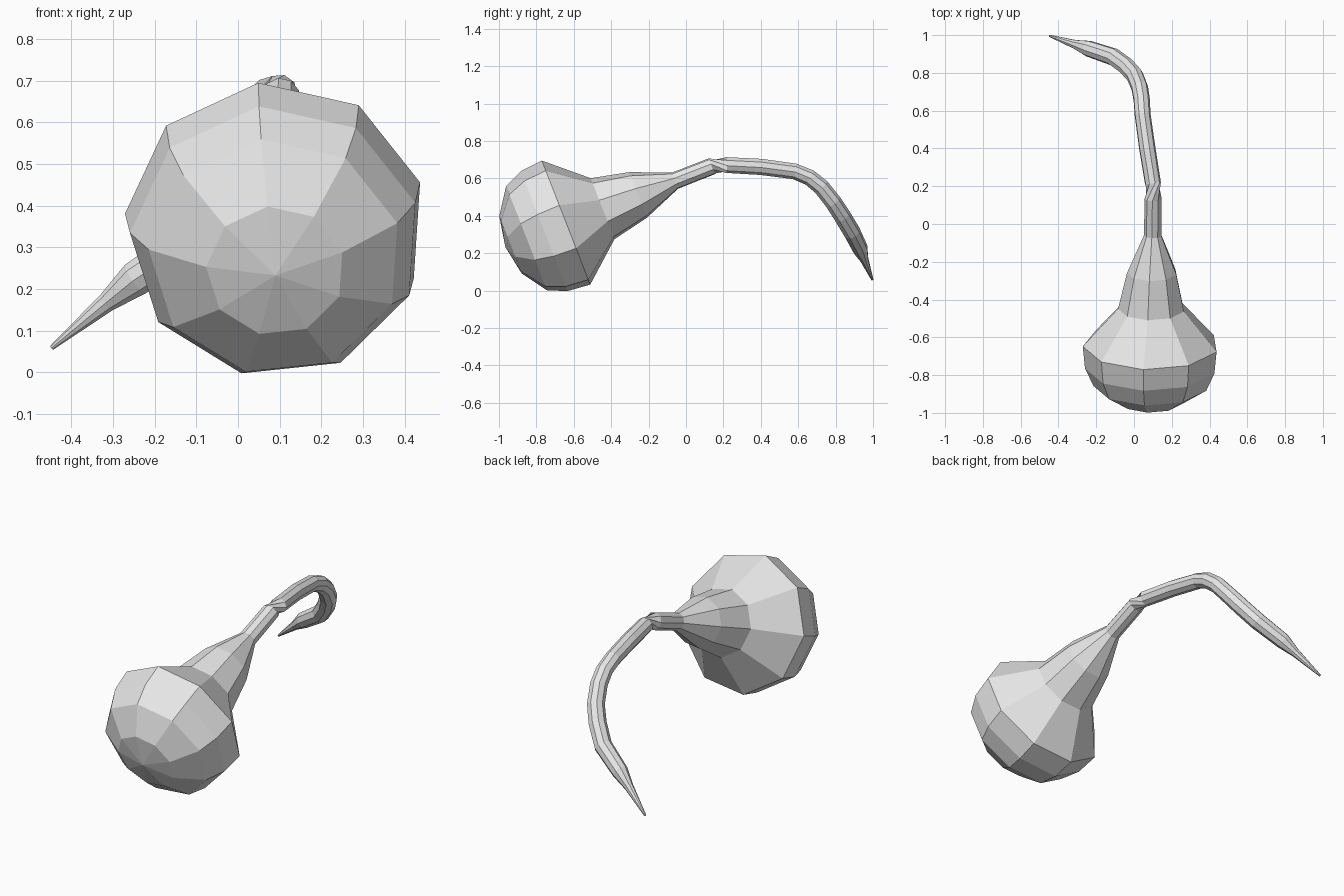
import bpy
import bmesh
from math import radians, sin, cos
from mathutils import Vector

cube = bpy.data.objects.get("Cube")
if cube:
    bpy.data.objects.remove(cube, do_unlink=True)

SIDES = 9
START = -6.5
AXIS = Vector((0, 0.931, 0.364)).normalized()
UP = Vector((0, -0.364, 0.931)).normalized()

grey = bpy.data.materials.new("light_grey")
grey.use_nodes = True
grey.diffuse_color = (0.8, 0.8, 0.8, 1)
grey.node_tree.nodes["Principled BSDF"].inputs["Base Color"].default_value = (0.8, 0.8, 0.8, 1)


def skin(name, centres, radii, tangents, twists):
    """Bridge a faceted skin through rings, carrying the up direction along."""
    bm = bmesh.new()
    up = UP.copy()
    rings = []
    for c, r, t, twist in zip(centres, radii, tangents, twists):
        up = (up - t * up.dot(t)).normalized()
        side = t.cross(up)
        ring = []
        for k in range(SIDES):
            a = radians(START + twist + k * 360 / SIDES)
            ring.append(bm.verts.new(c + r * (side * sin(a) + up * cos(a))))
        rings.append(ring)
    for low, high in zip(rings, rings[1:]):
        for k in range(SIDES):
            n = (k + 1) % SIDES
            bm.faces.new((low[k], low[n], high[n], high[k]))
    if radii[-1] < 0.01:
        bm.faces.new(rings[-1])
    # Close the pole where a ring has no radius
    bmesh.ops.remove_doubles(bm, verts=bm.verts, dist=0.0005)
    bmesh.ops.recalc_face_normals(bm, faces=bm.faces)
    mesh = bpy.data.meshes.new(name)
    bm.to_mesh(mesh)
    bm.free()
    mesh.materials.append(grey)
    obj = bpy.data.objects.new(name, mesh)
    bpy.context.collection.objects.link(obj)
    return obj


# Bulb and neck: distance along the tilted axis, radius
rim = Vector((0.09, -0.64, 0.36))
profile = [(-0.35, 0), (-0.32, 0.167), (-0.227, 0.305), (-0.125, 0.35), (0, 0.362),
           (0.209, 0.178), (0.413, 0.133), (0.624, 0.047), (0.835, 0.046)]
drift = Vector((0.012, 0, 0))
centres = [rim + AXIS * d + drift * max(d, 0) / 0.8 for d, r in profile]
skin("bulb_and_neck", centres, [r for d, r in profile],
     [AXIS] * len(profile), [0] * len(profile))

# Curled stem: centre, radius, twist in degrees (the joint is wrung round)
stem = [
    (tuple(centres[-1]), 0.046, 0), ((0.1, 0.215, 0.672), 0.043, 65),
    ((0.07, 0.4, 0.662), 0.044, 65), ((0.045, 0.58, 0.638), 0.043, 65),
    ((0.04, 0.66, 0.605), 0.044, 65), ((0.03, 0.722, 0.555), 0.045, 65),
    ((0.005, 0.785, 0.475), 0.046, 65), ((-0.04, 0.834, 0.4), 0.047, 65),
    ((-0.11, 0.885, 0.315), 0.047, 65), ((-0.245, 0.93, 0.225), 0.043, 65),
    ((-0.315, 0.952, 0.168), 0.024, 65), ((-0.447, 0.996, 0.059), 0.006, 65),
]
path = [Vector(p) for p, r, w in stem]
tangents = [AXIS]
for i in range(1, len(path)):
    ahead = path[min(i + 1, len(path) - 1)]
    tangents.append((ahead - path[i - 1]).normalized())
skin("curled_stem", path, [r for p, r, w in stem], tangents, [w for p, r, w in stem])
